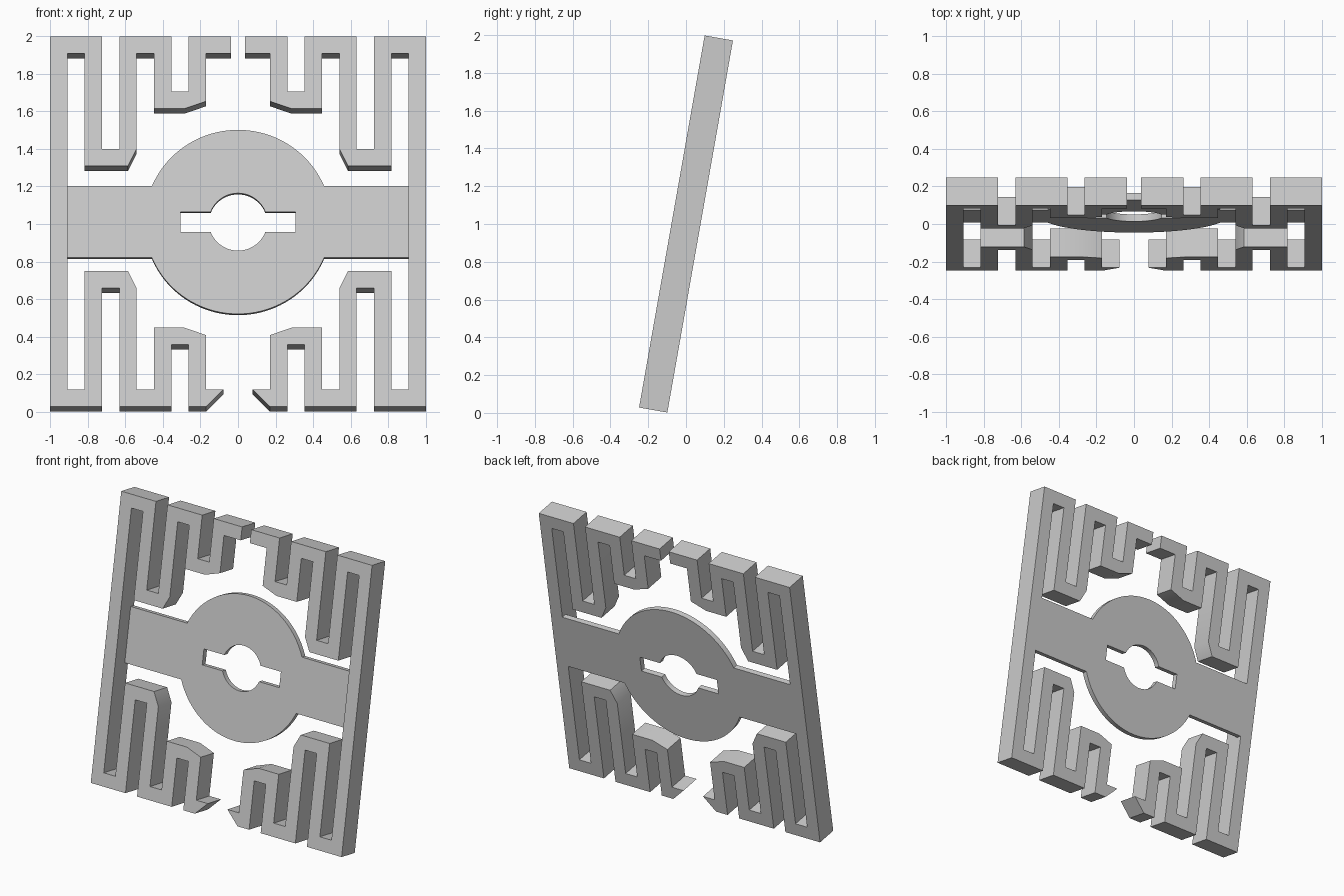
import bpy
import bmesh
import math
from mathutils import Matrix, Vector

cube = bpy.data.objects.get("Cube")
if cube:
    bpy.data.objects.remove(cube, do_unlink=True)

TILT = math.radians(10)      # lean of the whole plate
DEPTH = 0.152                # frame thickness
STEP = 0.0922                # width of every strip and gap

grey = bpy.data.materials.new("plain grey")
grey.use_nodes = True
colour = (0.6, 0.6, 0.6, 1)
grey.diffuse_color = colour
grey.node_tree.nodes["Principled BSDF"].inputs["Base Color"].default_value = colour


def make_plate(name, outlines, depth, offset):
    """Extrude closed outlines (inner ones become holes) and lean them back."""
    curve = bpy.data.curves.new(name, "CURVE")
    curve.dimensions = "2D"
    curve.fill_mode = "BOTH"
    curve.extrude = depth / 2
    for points in outlines:
        spline = curve.splines.new("POLY")
        spline.points.add(len(points) - 1)
        for p, (x, y) in zip(spline.points, points):
            p.co = (x, y, 0, 1)
        spline.use_cyclic_u = True
    helper = bpy.data.objects.new(name + " curve", curve)
    bpy.context.collection.objects.link(helper)
    bpy.context.view_layer.update()
    mesh = bpy.data.meshes.new_from_object(
        helper.evaluated_get(bpy.context.evaluated_depsgraph_get()))
    bpy.data.objects.remove(helper, do_unlink=True)

    bm = bmesh.new()
    bm.from_mesh(mesh)
    bmesh.ops.remove_doubles(bm, verts=bm.verts, dist=1e-5)
    lean = Matrix.Rotation(math.pi / 2 - TILT, 4, "X")
    bm.transform(Matrix.Translation((0, 0, 1)) @ lean
                 @ Matrix.Translation((0, 0, offset)))
    bmesh.ops.recalc_face_normals(bm, faces=bm.faces)
    bm.to_mesh(mesh)
    bm.free()
    mesh.materials.clear()
    mesh.materials.append(grey)
    obj = bpy.data.objects.new(name, mesh)
    bpy.context.collection.objects.link(obj)
    bpy.ops.object.select_all(action="DESELECT")
    obj.select_set(True)
    bpy.context.view_layer.objects.active = obj
    bpy.ops.object.shade_smooth_by_angle(angle=math.radians(30))
    return obj


def meander(long_end, short_end, tip):
    """Winding strip, as (strip count from the outside, height) pairs."""
    rail = 1 - STEP
    return [
        (0, 1), (3, 1), (3, long_end + STEP), (4, long_end + STEP),
        (4, 1), (7, 1), (7, short_end + STEP), (8, short_end + STEP), (8, 1),
        *tip,
        (9, rail), (9, short_end + 0.04), (7.75, short_end), (6, short_end),
        (6, rail), (5, rail), (5, long_end + STEP), (4.5, long_end),
        (2, long_end), (2, rail), (1, rail)]


# Side frames: upright with an upper and a lower winding strip
upper = meander(0.3, 0.609, [(10.45, 1), (10.45, 1 - STEP)])
lower = meander(0.268, 0.573, [(9, 1), (10, 1 - STEP)])
loop = upper + [(k, -v) for k, v in reversed(lower)]
for name, side in (("left_frame", 1), ("right_frame", -1)):
    outline = [(side * (1 - k * STEP), v) for k, v in loop]
    make_plate(name, [outline], DEPTH, 0)


def disc_with_bar(radius, half_height, half_width, segments=40):
    """Outline of a disc crossed by a horizontal bar."""
    cut = math.asin(half_height / radius)
    points = []
    for sign in (1, -1):
        for i in range(segments + 1):
            a = cut + (math.pi - 2 * cut) * i / segments
            points.append((sign * radius * math.cos(a), sign * radius * math.sin(a)))
        points += [(-sign * half_width, sign * half_height),
                   (-sign * half_width, -sign * half_height)]
    return [(x, y + 0.018) for x, y in points]


# Thin centre plate, level with the back of the frames, with a keyed hole
thin = DEPTH / 4
make_plate("centre_plate",
           [disc_with_bar(0.497, 0.193, 1 - STEP), disc_with_bar(0.155, 0.0545, 0.307)],
           thin, (thin - DEPTH) / 2)
